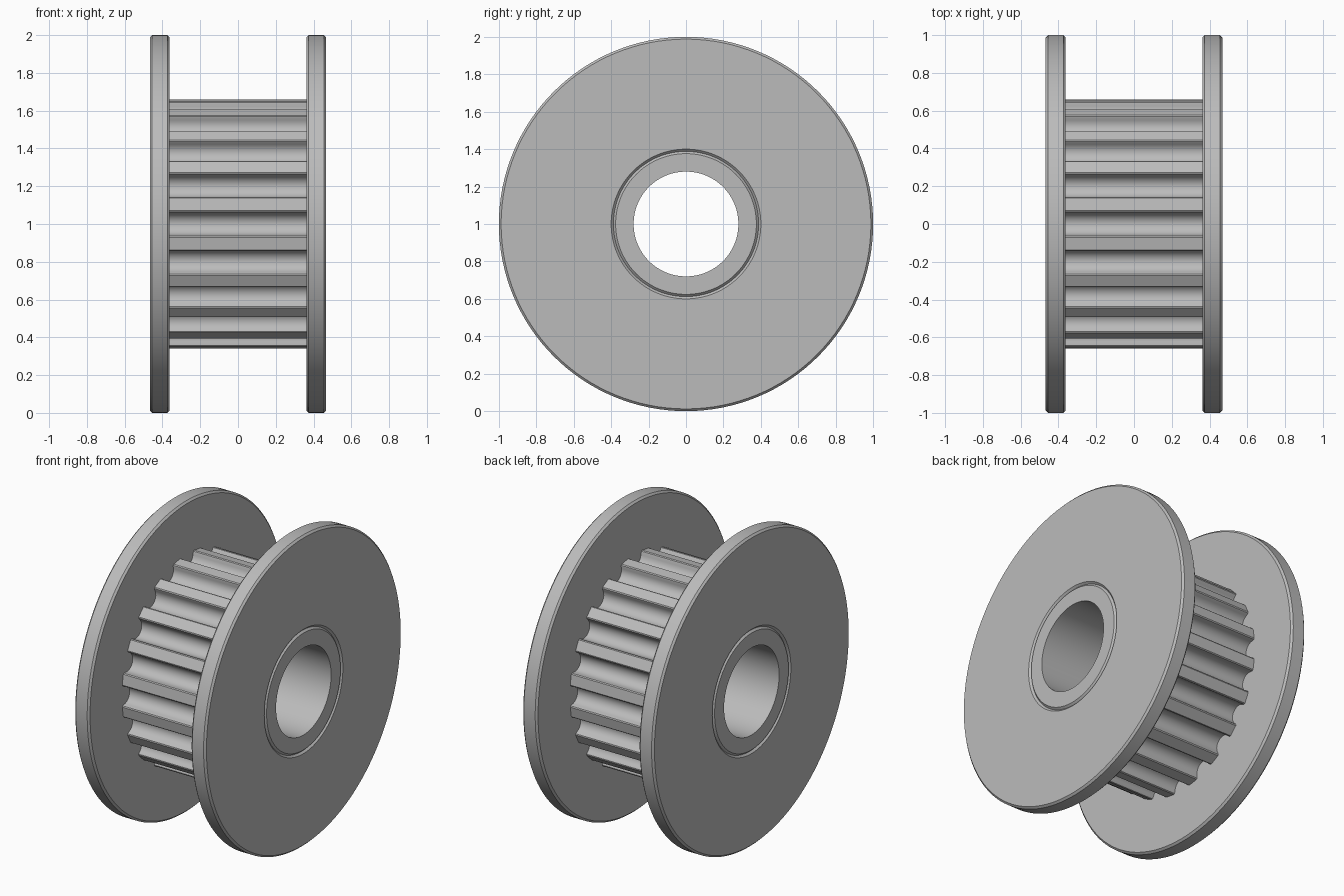
import bpy, bmesh, math

cube = bpy.data.objects.get("Cube")
if cube:
    bpy.data.objects.remove(cube, do_unlink=True)

TEETH = 20
CENTRE_Z = 1.0
HALF_WIDTH = 0.467      # outer face of the flanges
FLANGE_INNER = 0.362    # inner face of the flanges
BORE = 0.28
SEAT = 0.388            # where sleeve and flange meet
CHAMFER = 0.012

metal = bpy.data.materials.new("grey metal")
metal.use_nodes = True
colour = (0.5, 0.5, 0.5, 1)
metal.diffuse_color = colour
metal.node_tree.nodes["Principled BSDF"].inputs["Base Color"].default_value = colour


def ring_solid(name, sections):
    """Join equal closed loops of (x, y, z) into a closed ring-shaped solid."""
    bm = bmesh.new()
    loops = [[bm.verts.new(p) for p in s] for s in sections]
    count = len(loops[0])
    for a, b in zip(loops, loops[1:] + loops[:1]):
        for i in range(count):
            j = (i + 1) % count
            bm.faces.new((a[i], a[j], b[j], b[i]))
    bmesh.ops.recalc_face_normals(bm, faces=bm.faces)
    mesh = bpy.data.meshes.new(name)
    bm.to_mesh(mesh)
    bm.free()
    mesh.materials.append(metal)
    obj = bpy.data.objects.new(name, mesh)
    obj.location.z = CENTRE_Z
    bpy.context.collection.objects.link(obj)
    bpy.ops.object.select_all(action="DESELECT")
    obj.select_set(True)
    bpy.context.view_layer.objects.active = obj
    bpy.ops.object.shade_smooth_by_angle(angle=math.radians(30))
    return obj


def polar(x, r, angle):
    return (x, r * math.cos(angle), r * math.sin(angle))


def lathe(name, profile, steps=128):
    """Turn a closed (x, radius) profile around the x axis."""
    return ring_solid(name, [[polar(x, r, math.tau * i / steps) for i in range(steps)]
                             for x, r in profile])


# Flanges with chamfered rims and a chamfered seat on the outer face
for side, name in ((1, "left_flange"), (-1, "right_flange")):
    profile = [
        (FLANGE_INNER, SEAT),
        (FLANGE_INNER, 1 - CHAMFER),
        (FLANGE_INNER + CHAMFER, 1),
        (HALF_WIDTH - CHAMFER, 1),
        (HALF_WIDTH, 1 - CHAMFER),
        (HALF_WIDTH, SEAT + CHAMFER),
        (HALF_WIDTH - CHAMFER, SEAT),
    ]
    lathe(name, [(side * x, r) for x, r in profile])

# Sleeve around the bore
lathe("bore_sleeve", [
    (-HALF_WIDTH, BORE),
    (-HALF_WIDTH, SEAT - CHAMFER),
    (CHAMFER - HALF_WIDTH, SEAT),
    (HALF_WIDTH - CHAMFER, SEAT),
    (HALF_WIDTH, SEAT - CHAMFER),
    (HALF_WIDTH, BORE),
])

# One rounded groove as (sideways, radial) points, mirrored about its middle
half = [(0.06 * math.sin(a), 0.645 - 0.06 * math.cos(a))
        for a in (math.radians(16 * k) for k in range(6))]
half += [(0.061, 0.648), (0.064, 0.656), (0.071, 0.660)]
groove = [(-t, r) for t, r in reversed(half[1:])] + half

# Toothed barrel between the flanges
outline = []
for k in range(TEETH):
    for t, r in groove:
        outline.append((math.hypot(t, r), math.tau * k / TEETH + math.atan2(t, r)))
outer = [[polar(x, r, a) for r, a in outline] for x in (-FLANGE_INNER, FLANGE_INNER)]
inner = [[polar(x, SEAT, a) for r, a in outline] for x in (FLANGE_INNER, -FLANGE_INNER)]
ring_solid("toothed_barrel", outer + inner)
